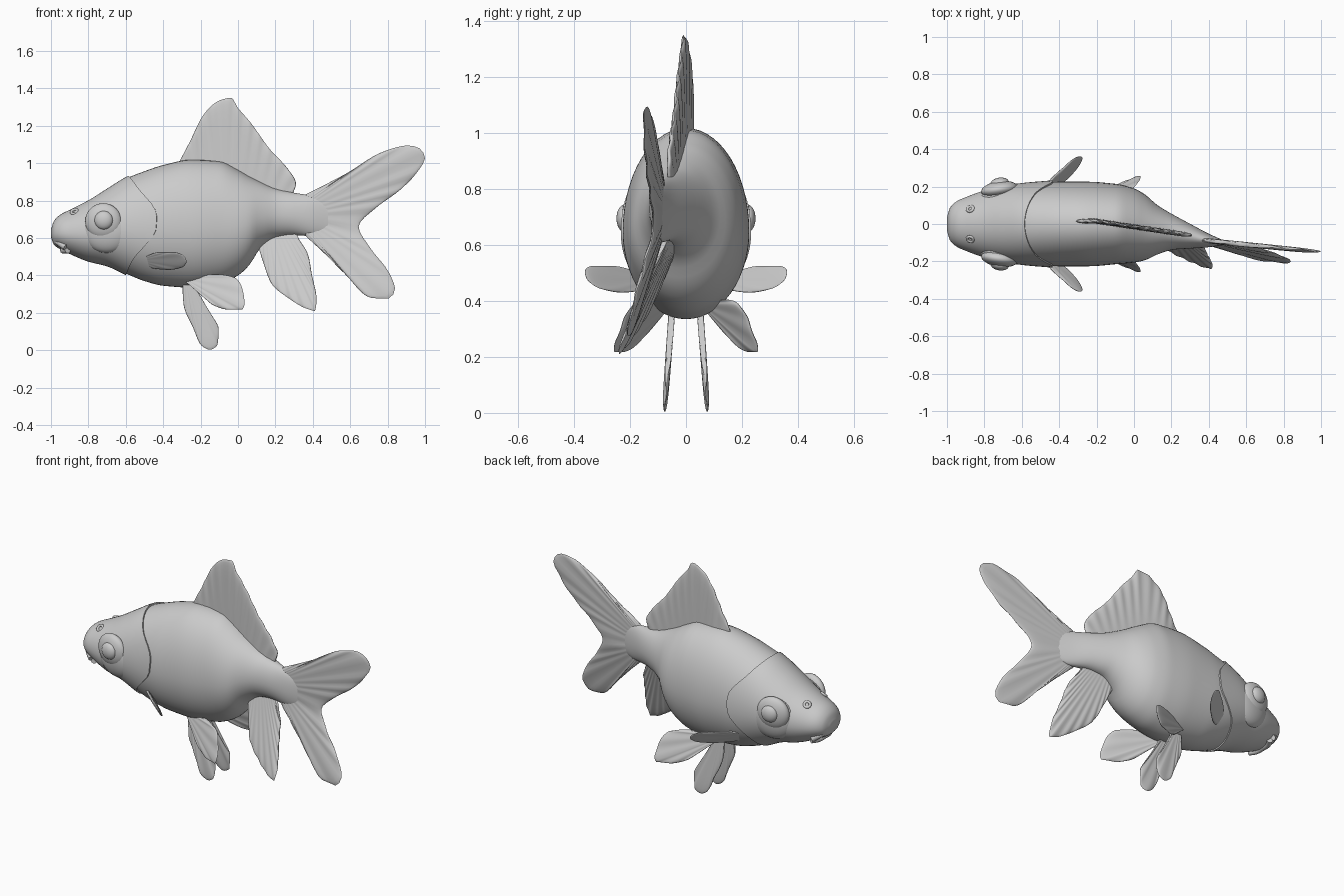
import bpy, bmesh, math
from mathutils import Vector

if "Cube" in bpy.data.objects:
    bpy.data.objects.remove(bpy.data.objects["Cube"])


def interp(rows, x):
    """Smooth monotone interpolation of table rows (key, v1, v2, ...)."""
    x = min(max(x, rows[0][0]), rows[-1][0])
    i = 0
    while i < len(rows) - 2 and x > rows[i + 1][0]:
        i += 1
    h = rows[i + 1][0] - rows[i][0]
    t = (x - rows[i][0]) / h

    def slope(j, c):
        return (rows[j + 1][c] - rows[j][c]) / (rows[j + 1][0] - rows[j][0])

    def tangent(j, c):
        if j == 0:
            return slope(0, c)
        if j == len(rows) - 1:
            return slope(j - 1, c)
        a, b = slope(j - 1, c), slope(j, c)
        return 2 * a * b / (a + b) if a * b > 0 else 0.0

    out = []
    for c in range(1, len(rows[0])):
        p, q, m, n = rows[i][c], rows[i + 1][c], tangent(i, c) * h, tangent(i + 1, c) * h
        out.append(p + m * t + (3 * (q - p) - 2 * m - n) * t**2 + (2 * (p - q) + m + n) * t**3)
    return out


def make_object(name, bm, angle=40):
    bmesh.ops.remove_doubles(bm, verts=bm.verts, dist=0.0002)
    bmesh.ops.recalc_face_normals(bm, faces=bm.faces)
    me = bpy.data.meshes.new(name)
    bm.to_mesh(me)
    bm.free()
    for p in me.polygons:
        p.use_smooth = True
    me.set_sharp_from_angle(angle=math.radians(angle))
    ob = bpy.data.objects.new(name, me)
    bpy.context.collection.objects.link(ob)
    return ob


def loft(bm, rings, caps=True):
    loops = [[bm.verts.new(p) for p in r] for r in rings]
    n = len(loops[0])
    for a, b in zip(loops, loops[1:]):
        for k in range(n):
            bm.faces.new((a[k], a[(k + 1) % n], b[(k + 1) % n], b[k]))
    if caps:
        bm.faces.new(loops[0])
        bm.faces.new(loops[-1])


# Body sections: x, top z, bottom z, centre y, half width
SECTIONS = [
    (-1.0, .645, .605, 0, .035), (-.985, .69, .565, 0, .085), (-.95, .725, .54, 0, .12),
    (-.9, .75, .515, 0, .143), (-.8, .80, .475, 0, .178), (-.7, .86, .452, 0, .20),
    (-.6, .917, .41, 0, .215), (-.5, .957, .37, 0, .222), (-.4, .99, .345, 0, .226),
    (-.25, 1.018, .335, 0, .226), (-.1, 1.01, .355, 0, .215), (0, .965, .40, -.008, .198),
    (.06, .93, .455, -.018, .175), (.12, .90, .545, -.03, .135), (.2, .865, .60, -.042, .097),
    (.3, .842, .615, -.065, .066), (.4, .825, .61, -.088, .036), (.48, .79, .63, -.1, .012)]


def skin(x, a, grow=1.0):
    zt, zb, yc, hw = interp(SECTIONS, x)
    zm = zb + .46 * (zt - zb)
    s = math.sin(a)
    return Vector((x, yc + hw * grow * math.cos(a),
                   zm + s * grow * ((zt - zm) if s > 0 else (zm - zb))))


N = 56
ANGLES = [2 * math.pi * k / N for k in range(N)]

# Body from behind the gills to the tail root
bm = bmesh.new()
loft(bm, [[skin(-.72 + 1.2 * i / 60, a, .985 if i < 3 else 1) for a in ANGLES] for i in range(61)])
make_object("body", bm)

# Head shell, ending in the raised curved gill cover edge
GILL = [(-1, -.60), (-.6, -.56), (-.3, -.50), (0, -.44), (.22, -.435), (.7, -.53), (1, -.585)]
bm = bmesh.new()
rings = []
for i in range(37):
    t = (i / 36) ** 1.5
    rings.append([skin(-1 + t * (interp(GILL, math.sin(a))[0] + 1), a, 1 + .035 * t * t)
                  for a in ANGLES])
rings.append([skin(interp(GILL, math.sin(a))[0] + .004, a, .95) for a in ANGLES])
loft(bm, rings)
make_object("head", bm)


def ellipsoid(name, loc, size, turn=0):
    bpy.ops.mesh.primitive_uv_sphere_add(segments=32, ring_count=16, location=loc,
                                         rotation=(0, 0, turn))
    ob = bpy.context.object
    ob.name = name
    ob.scale = size
    bpy.ops.object.shade_smooth()


# Eyes, cheeks and nostrils on both sides
for s, side in ((1, "left"), (-1, "right")):
    ellipsoid("cheek_" + side, (-.70, s * .155, .645), (.135, .062, .125), s * .15)
    ellipsoid("eye_socket_" + side, (-.72, s * .185, .69), (.098, .044, .096), s * .15)
    ellipsoid("pupil_" + side, (-.718, s * .218, .695), (.05, .03, .05), s * .15)
    at = skin(-.875, math.radians(58))
    bpy.ops.mesh.primitive_torus_add(
        location=(at.x, s * at.y, at.z), rotation=(-s * .7, -.35, 0),
        major_radius=.017, minor_radius=.008, major_segments=20, minor_segments=8)
    bpy.context.object.name = "nostril_" + side
    bpy.ops.object.shade_smooth()


def tube(name, pts, r):
    cu = bpy.data.curves.new(name, 'CURVE')
    cu.dimensions = '3D'
    cu.bevel_depth = r
    cu.bevel_resolution = 3
    cu.use_fill_caps = True
    sp = cu.splines.new('BEZIER')
    sp.bezier_points.add(len(pts) - 1)
    for b, p in zip(sp.bezier_points, pts):
        b.co = p
        b.handle_left_type = b.handle_right_type = 'AUTO'
    bpy.context.collection.objects.link(bpy.data.objects.new(name, cu))


# Lips
tube("upper_lip", [(-.92, -.1, .55), (-.96, -.068, .578), (-.978, 0, .592),
                   (-.96, .068, .578), (-.92, .1, .55)], .018)
tube("lower_lip", [(-.91, -.09, .535), (-.93, -.05, .533), (-.935, 0, .535),
                   (-.93, .05, .533), (-.91, .09, .535)], .017)


def resample(pts, n):
    """Evenly spaced smooth points along a 2D polyline."""
    rows = [(0.0, *pts[0])]
    for a, b in zip(pts, pts[1:]):
        rows.append((rows[-1][0] + math.dist(a, b), *b))
    return [interp(rows, rows[-1][0] * i / (n - 1)) for i in range(n)]


def fin(name, root, rim, depth, thick=.014, rays=12, ripple=.003, side=1):
    """Fan-shaped fin between a root line and a rim (x, z); depth(x, z) gives y."""
    n, rows = 72, [0, .12, .25, .4, .55, .7, .82, .91, .96, .985, 1]
    ra, ri = resample(root, n), resample(rim, n)
    bm = bmesh.new()
    for face in (1, -1):
        grid = []
        for i in range(n):
            u = i / (n - 1)
            edge = math.sqrt(max(0, 1 - (2 * u - 1) ** 10))
            line = []
            for v in rows:
                x = ra[i][0] + (ri[i][0] - ra[i][0]) * v
                z = ra[i][1] + (ri[i][1] - ra[i][1]) * v
                h = thick * edge * (1 - .3 * v) * math.sqrt(max(0, 1 - v ** 10))
                y = depth(x, z) + face * h + ripple * v * edge * math.sin(u * rays * 2 * math.pi)
                line.append(bm.verts.new((x, side * y, z)))
            grid.append(line)
        for a, b in zip(grid, grid[1:]):
            for j in range(len(rows) - 1):
                bm.faces.new((a[j], a[j + 1], b[j + 1], b[j]))
    make_object(name, bm, 60)


# Single fins: dorsal, tail and anal
fin("dorsal_fin", [(-.31, 1.005), (-.1, .99), (.05, .90), (.2, .84), (.29, .825)],
    [(-.31, 1.015), (-.26, 1.11), (-.18, 1.265), (-.1, 1.335), (-.04, 1.35), (0, 1.295),
     (.065, 1.22), (.17, 1.075), (.27, .965), (.31, .89), (.295, .84)],
    lambda x, z: .015 - .15 * max(0, x + .2))
fin("tail_fin", [(.36, .825), (.38, .72), (.36, .62)],
    [(.36, .832), (.57, .94), (.785, 1.065), (.91, 1.095), (.97, 1.08), (1, 1.03),
     (.96, .955), (.87, .86), (.73, .755), (.645, .66), (.705, .55), (.81, .41),
     (.84, .325), (.80, .275), (.715, .28), (.57, .41), (.465, .515), (.36, .612)],
    lambda x, z: -.09 - .1 * (x - .4) - .2 * max(0, .66 - z), rays=16)
fin("anal_fin", [(.11, .59), (.2, .625), (.32, .63)],
    [(.105, .565), (.13, .485), (.18, .355), (.275, .275), (.36, .225), (.41, .21),
     (.42, .27), (.395, .405), (.375, .51), (.33, .585), (.30, .62)],
    lambda x, z: -.04 - .35 * (.6 - z) - .22 * (x - .12))

# Paired fins: pectoral, front belly and rear belly
for s, side in ((1, "left"), (-1, "right")):
    fin("pectoral_fin_" + side, [(-.51, .495), (-.51, .465)],
        [(-.5, .50), (-.42, .525), (-.34, .525), (-.29, .505), (-.275, .475), (-.295, .445),
         (-.37, .43), (-.45, .437), (-.5, .46)],
        lambda x, z: .225 + .9 * (x + .42) + .8 * (z - .48), rays=6, ripple=.001, side=s)
    fin("front_belly_fin_" + side, [(-.295, .37), (-.235, .37)],
        [(-.298, .34), (-.29, .24), (-.24, .12), (-.195, .025), (-.15, .003), (-.11, .03),
         (-.103, .11), (-.15, .2), (-.2, .29), (-.235, .36)],
        lambda x, z: .052 + .075 * (.34 - z), thick=.012, rays=8, ripple=.002, side=s)
    fin("rear_belly_fin_" + side, [(-.29, .40), (-.29, .37)],
        [(-.27, .402), (-.1, .405), (-.02, .39), (.02, .34), (.035, .25), (.02, .217),
         (-.05, .217), (-.13, .24), (-.2, .30), (-.27, .36)],
        lambda x, z: .08 + .43 * (x + .28) - .3 * (z - .37), rays=8, ripple=.002, side=s)
